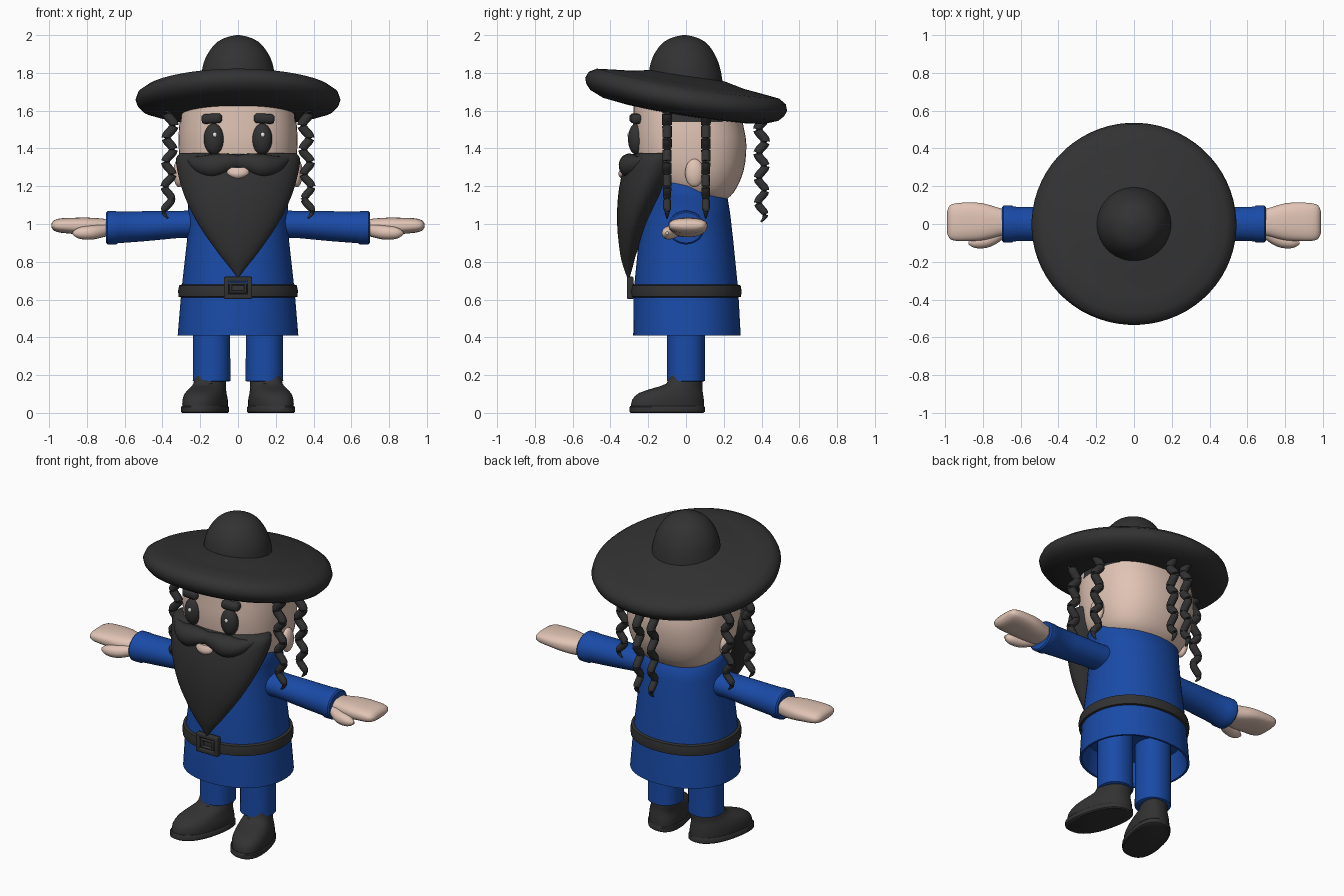
import bpy, bmesh, math
from mathutils import Vector

old = bpy.data.objects.get("Cube")
if old:
    bpy.data.objects.remove(old)


def material(name, rgb):
    m = bpy.data.materials.new(name)
    m.use_nodes = True
    m.diffuse_color = (*rgb, 1)
    m.node_tree.nodes["Principled BSDF"].inputs["Base Color"].default_value = (*rgb, 1)
    return m


SKIN = material("skin", (0.75, 0.55, 0.46))
BLUE = material("blue cloth", (0.01, 0.07, 0.39))
BLACK = material("soft black", (0.032, 0.032, 0.032))
WHITE = material("white", (0.85, 0.85, 0.85))
parts = []


def finish(name, bm, *mats):
    bmesh.ops.recalc_face_normals(bm, faces=bm.faces)
    mesh = bpy.data.meshes.new(name)
    bm.to_mesh(mesh)
    bm.free()
    for m in mats:
        mesh.materials.append(m)
    ob = bpy.data.objects.new(name, mesh)
    bpy.context.collection.objects.link(ob)
    parts.append(ob)
    return ob


def skin_rings(bm, rings):
    """Join rings of points into a closed skin."""
    loops = [[bm.verts.new(p) for p in ring] for ring in rings]
    n = len(loops[0])
    for a, b in zip(loops, loops[1:]):
        for i in range(n):
            j = (i + 1) % n
            bm.faces.new((a[i], a[j], b[j], b[i]))
    bm.faces.new(loops[0])
    bm.faces.new(loops[-1])


def refine(rows, steps):
    """Smooth interpolation between the rows of a profile."""
    out = []
    for i in range(len(rows) - 1):
        p = [rows[max(0, min(len(rows) - 1, i + k))] for k in (-1, 0, 1, 2)]
        for s in range(steps):
            t = s / steps
            out.append([0.5 * (2 * b + (c - a) * t + (2 * a - 5 * b + 4 * c - d) * t * t
                               + (3 * b - a - 3 * c + d) * t ** 3) for a, b, c, d in zip(*p)])
    return out + [rows[-1]]


def loft(name, rows, mat, power=2.0, steps=1, n=40, place=lambda u, v, t: (u, v, t)):
    """Rows are (height, centre u, centre v, radius u, radius v)."""
    rings = []
    for t, cu, cv, ru, rv in refine(rows, steps):
        ring = []
        for i in range(n):
            a = 2 * math.pi * (i + 0.5) / n
            c, s = math.cos(a), math.sin(a)
            ring.append(place(cu + ru * math.copysign(abs(c) ** (2 / power), c),
                              cv + rv * math.copysign(abs(s) ** (2 / power), s), t))
        rings.append(ring)
    bm = bmesh.new()
    skin_rings(bm, rings)
    return finish(name, bm, mat)


def tube(name, rows, mat, steps=4, n=12):
    """Rows are (x, y, z, radius)."""
    rows = refine(rows, steps)
    pts = [Vector(r[:3]) for r in rows]
    rings = []
    for i, p in enumerate(pts):
        d = pts[min(i + 1, len(pts) - 1)] - pts[max(i - 1, 0)]
        q = d.to_track_quat('Z', 'Y')
        r = max(rows[i][3], 0.003)
        rings.append([p + q @ Vector((r * math.cos(k * math.tau / n), r * math.sin(k * math.tau / n), 0))
                      for k in range(n)])
    bm = bmesh.new()
    skin_rings(bm, rings)
    return finish(name, bm, mat)


def ball(name, centre, radii, mat):
    bm = bmesh.new()
    bmesh.ops.create_uvsphere(bm, u_segments=24, v_segments=14, radius=1)
    bmesh.ops.scale(bm, vec=radii, verts=bm.verts)
    bmesh.ops.translate(bm, vec=centre, verts=bm.verts)
    return finish(name, bm, mat)


def block(name, centre, size, mat, bevel):
    bm = bmesh.new()
    bmesh.ops.create_cube(bm, size=1)
    bmesh.ops.scale(bm, vec=size, verts=bm.verts)
    bmesh.ops.bevel(bm, geom=list(bm.edges), offset=bevel, segments=3, profile=0.5, affect='EDGES')
    bmesh.ops.translate(bm, vec=centre, verts=bm.verts)
    return finish(name, bm, mat)


# Robe with a hollow hem and a collar that rises to the front, and belt
loft("robe", [(0.56, 0, 0, 0.28, 0.255), (0.41, 0, 0.005, 0.307, 0.272), (0.41, 0, 0.005, 0.32, 0.285),
              (0.65, 0, 0, 0.30, 0.277), (0.9, 0, 0, 0.272, 0.252), (1.05, 0, 0, 0.264, 0.235),
              (1.14, 0, 0, 0.268, 0.22), (1.2, 0, -0.03, 0.275, 0.18), (1.245, 0, -0.06, 0.25, 0.12)],
     BLUE, power=2.15, n=48)
loft("belt", [(0.61, 0, 0, 0.295, 0.27), (0.615, 0, 0, 0.315, 0.292), (0.645, 0, 0, 0.318, 0.295),
              (0.675, 0, 0, 0.312, 0.29), (0.682, 0, 0, 0.29, 0.265)], BLACK, power=2.15, n=48)

# Buckle: an outer and an inner frame
for label, w, h, t, y in (("outer", 0.15, 0.118, 0.026, -0.296), ("inner", 0.09, 0.058, 0.014, -0.294)):
    for s in (-1, 1):
        block(f"buckle_{label}_side", (s * (w - t) / 2, y, 0.662), (t, 0.035, h), BLACK, 0.006)
        block(f"buckle_{label}_bar", (0, y, 0.662 + s * (h - t) / 2), (w, 0.035, t), BLACK, 0.006)

# Head, with dark hair at the temples
head = loft("head", [(1.12, 0, 0.07, 0.17, 0.13), (1.17, 0, 0.045, 0.25, 0.21), (1.28, 0, 0.025, 0.3, 0.28),
                     (1.42, 0, 0.02, 0.315, 0.3), (1.54, 0, 0.01, 0.31, 0.29), (1.68, 0, 0, 0.29, 0.275)],
            SKIN, power=2.4, steps=3, n=56)
head.data.materials.append(BLACK)
for f in head.data.polygons:
    c = f.center
    if c.z > 1.54 and -0.1 < c.y < 0.2 and abs(c.x) > 0.2:
        f.material_index = 1

# Beard and mouth
loft("beard", [(0.72, 0, -0.305, 0.006, 0.008), (0.78, 0, -0.307, 0.052, 0.027), (0.85, 0, -0.305, 0.108, 0.045),
               (1.0, 0, -0.28, 0.212, 0.085), (1.15, 0, -0.23, 0.285, 0.13), (1.28, 0, -0.175, 0.322, 0.16),
               (1.35, 0, -0.155, 0.328, 0.143), (1.375, 0, -0.15, 0.305, 0.12)], BLACK, steps=3)
loft("mouth", [(1.238, 0, -0.325, 0.015, 0.015), (1.25, 0, -0.328, 0.04, 0.025),
               (1.27, 0, -0.328, 0.06, 0.03), (1.3, 0, -0.32, 0.055, 0.025)], SKIN, steps=2, n=24)

# Hat: the brim tips back and its sides droop a little
brim = loft("hat_brim", [(-0.1, 0, 0, 0.1, 0.1), (-0.1, 0, 0, 0.3, 0.3), (-0.085, 0, 0, 0.43, 0.43),
                         (-0.055, 0, 0, 0.505, 0.505), (-0.025, 0, 0, 0.532, 0.532), (0.005, 0, 0, 0.542, 0.542),
                         (0.038, 0, 0, 0.53, 0.53), (0.062, 0, 0, 0.49, 0.49), (0.072, 0, 0, 0.4, 0.4),
                         (0.082, 0, 0, 0.3, 0.3), (0.105, 0, 0, 0.19, 0.19)],
            BLACK, n=64, place=lambda u, v, t: (u, v, t - 0.1 * u * u))
brim.location.z = 1.682
brim.rotation_euler.x = math.radians(-9.3)
loft("hat_crown", [(1.7, 0, 0, 0.205, 0.2), (1.8, 0, -0.005, 0.194, 0.192), (1.88, 0, -0.008, 0.172, 0.17),
                   (1.95, 0, -0.008, 0.125, 0.125), (1.985, 0, -0.008, 0.07, 0.07), (2.0, 0, -0.008, 0.01, 0.01)],
     BLACK, steps=3)


def lock(name, x, y, top, bottom, wave_x, wave_y):
    """A wavy lock of hair that hangs down to a thin tip."""
    count = 80
    rows = []
    for i in range(count + 1):
        t = i / count
        z = top + (bottom - top) * t
        w = math.sin((top - z) * math.tau / 0.13)
        r = 0.027 * (1 - 0.25 * t) * min(1, (1 - t) * 9 + 0.2)
        rows.append((x + wave_x * w + math.copysign(0.02 * t, x) * bool(wave_x), y + wave_y * w, z, r))
    tube(name, rows, BLACK, steps=1, n=10)


# Paired parts
for side, s in (("left", 1), ("right", -1)):
    ball(f"{side}_eye", (s * 0.127, -0.262, 1.45), (0.054, 0.045, 0.083), BLACK)
    ball(f"{side}_eye_glint", (s * 0.127 + 0.004, -0.302, 1.472), (0.011, 0.008, 0.013), WHITE)
    brow = block(f"{side}_eyebrow", (0, 0, 0), (0.11, 0.06, 0.052), BLACK, 0.02)
    brow.location = (s * 0.138, -0.265, 1.558)
    brow.rotation_euler = (0, s * 0.06, s * 0.15)
    ball(f"{side}_ear", (s * 0.312, 0.045, 1.27), (0.03, 0.05, 0.075), SKIN)
    tube(f"{side}_moustache", [(-s * 0.01, -0.3, 1.328, 0.035), (s * 0.06, -0.3, 1.322, 0.052),
                               (s * 0.13, -0.29, 1.307, 0.064), (s * 0.2, -0.265, 1.315, 0.048),
                               (s * 0.265, -0.225, 1.345, 0.014)], BLACK, n=20)
    lock(f"{side}_front_lock", s * 0.355, -0.1, 1.62, 1.03, s * 0.02, 0)
    lock(f"{side}_rear_lock", s * 0.355, 0.105, 1.62, 1.03, s * 0.02, 0)
    lock(f"{side}_back_lock", s * 0.05, 0.4, 1.6, 1.01, 0, 0.02)

    # Arm runs along x
    along = lambda u, v, t, s=s: (s * t, u, v)
    loft(f"{side}_sleeve", [(0.18, 0, 1.0, 0.088, 0.075), (0.32, 0, 0.997, 0.086, 0.072), (0.5, 0, 0.988, 0.088, 0.08),
                            (0.635, 0, 0.982, 0.092, 0.084), (0.645, 0, 0.98, 0.098, 0.088),
                            (0.69, 0, 0.98, 0.098, 0.088), (0.698, 0, 0.98, 0.09, 0.08)],
         BLUE, n=32, place=along)
    loft(f"{side}_hand", [(0.66, 0.01, 0.98, 0.06, 0.042), (0.73, 0.01, 0.98, 0.08, 0.05),
                          (0.8, 0.012, 0.986, 0.098, 0.048), (0.87, 0.012, 0.99, 0.102, 0.043),
                          (0.94, 0.01, 0.992, 0.1, 0.038), (0.975, 0.01, 0.992, 0.088, 0.027),
                          (0.988, 0.01, 0.992, 0.06, 0.008)],
         SKIN, power=2.6, steps=2, n=32, place=along)
    tube(f"{side}_thumb", [(s * 0.69, -0.04, 0.968, 0.03), (s * 0.77, -0.085, 0.955, 0.037),
                           (s * 0.84, -0.098, 0.952, 0.03), (s * 0.875, -0.1, 0.952, 0.008)], SKIN)

    # Leg and boot, with the toe turned outward
    x = s * 0.14
    loft(f"{side}_trouser_leg", [(0.165, x, 0, 0.09, 0.09), (0.17, x, 0, 0.1, 0.1), (0.57, x, 0, 0.098, 0.1)],
         BLUE, power=2.2, n=32)
    turned = lambda u, v, t, s=s: (u - s * 0.22 * (v + 0.1), v, t)
    b = s * 0.175
    loft(f"{side}_boot_sole", [(0, b, -0.1, 0.108, 0.193), (0.006, b, -0.1, 0.115, 0.2),
                               (0.03, b, -0.1, 0.115, 0.2), (0.036, b, -0.1, 0.11, 0.195)],
         BLACK, power=2.4, place=turned)
    loft(f"{side}_boot", [(0.03, b, -0.098, 0.109, 0.195), (0.07, b, -0.095, 0.109, 0.19),
                          (0.105, b, -0.08, 0.1, 0.17), (0.13, s * 0.172, -0.045, 0.09, 0.132),
                          (0.155, s * 0.17, -0.008, 0.082, 0.096), (0.2, s * 0.167, 0, 0.08, 0.088)],
         BLACK, power=2.3, steps=2, place=turned)

# Smooth shading with sharp edges kept
bpy.ops.object.select_all(action='DESELECT')
for ob in parts:
    ob.select_set(True)
bpy.context.view_layer.objects.active = parts[0]
bpy.ops.object.shade_smooth_by_angle(angle=math.radians(40))
